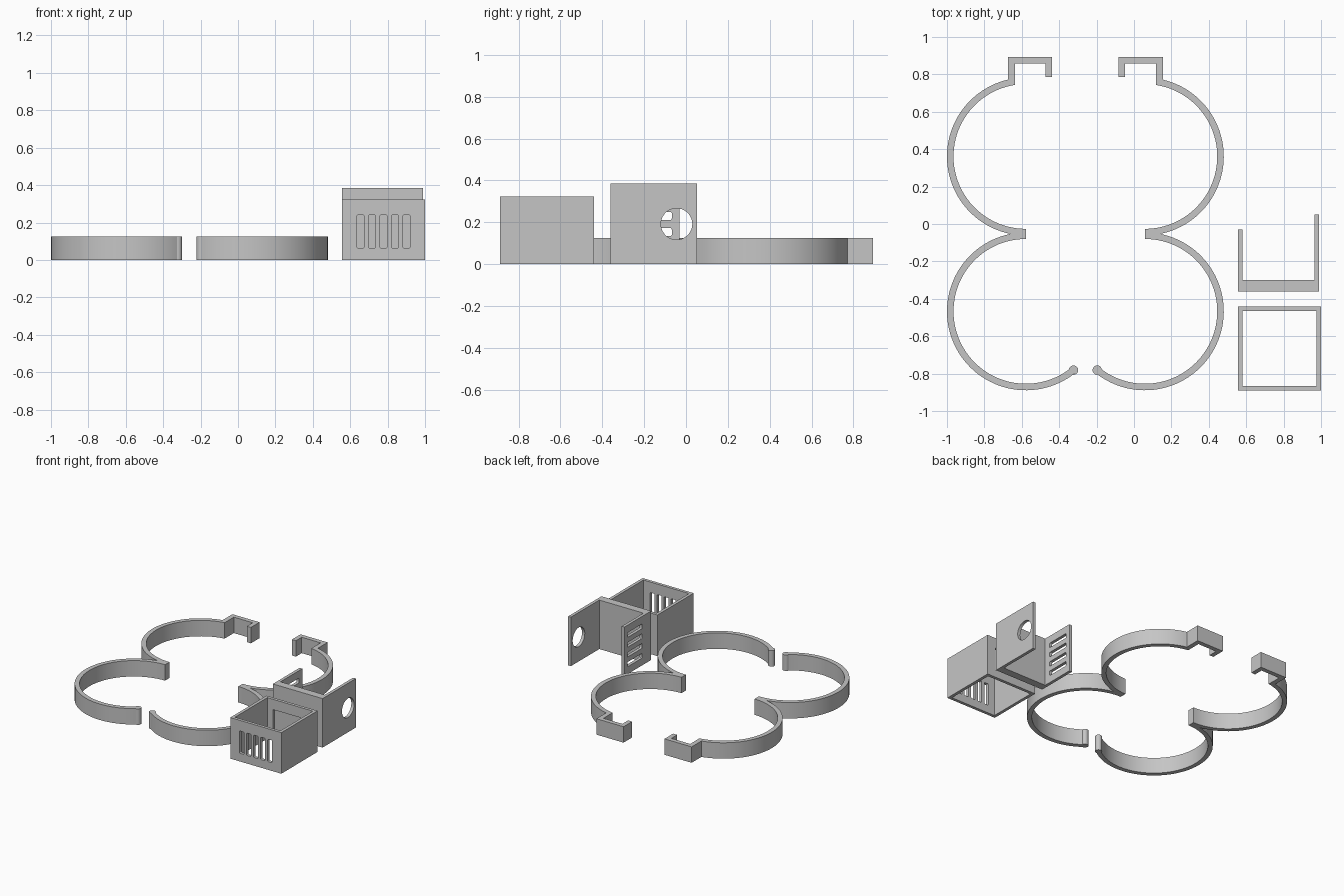
import bpy, bmesh
from math import radians, degrees, sin, cos, acos

cube = bpy.data.objects.get("Cube")
if cube:
    bpy.data.objects.remove(cube, do_unlink=True)

grey = bpy.data.materials.new("light grey")
grey.use_nodes = True
colour = (0.56, 0.56, 0.56, 1)
grey.diffuse_color = colour
grey.node_tree.nodes["Principled BSDF"].inputs["Base Color"].default_value = colour


def arc(cx, cy, r, start, end, steps):
    angles = [radians(start + (end - start) * i / steps) for i in range(steps + 1)]
    return [(cx + r * cos(a), cy + r * sin(a)) for a in angles]


def rect(a0, a1, b0, b1):
    return [(a0, b0), (a1, b0), (a1, b1), (a0, b1)]


def rounded_rect(a0, a1, b0, b1, r=0.006):
    return (arc(a1 - r, b1 - r, r, 0, 90, 4) + arc(a0 + r, b1 - r, r, 90, 180, 4)
            + arc(a0 + r, b0 + r, r, 180, 270, 4) + arc(a1 - r, b0 + r, r, 270, 360, 4))


def prism(name, outline, axis, lo, hi):
    """Extrude a 2D outline along an axis from lo to hi."""
    place = {"x": lambda a, b: (lo, a, b), "y": lambda a, b: (a, lo, b),
             "z": lambda a, b: (a, b, lo)}[axis]
    step = [(hi - lo) * (axis == k) for k in "xyz"]
    bm = bmesh.new()
    face = bm.faces.new([bm.verts.new(place(a, b)) for a, b in outline])
    new = bmesh.ops.extrude_face_region(bm, geom=[face])["geom"]
    bmesh.ops.translate(bm, vec=step, verts=[v for v in new if isinstance(v, bmesh.types.BMVert)])
    bmesh.ops.recalc_face_normals(bm, faces=bm.faces)
    mesh = bpy.data.meshes.new(name)
    bm.to_mesh(mesh)
    bm.free()
    mesh.materials.append(grey)
    obj = bpy.data.objects.new(name, mesh)
    bpy.context.collection.objects.link(obj)
    return obj


def activate(obj):
    bpy.ops.object.select_all(action="DESELECT")
    obj.select_set(True)
    bpy.context.view_layer.objects.active = obj


def cut(obj, outline, axis, lo, hi):
    cutter = prism("cutter", outline, axis, lo, hi)
    cutter.hide_render = True
    mod = obj.modifiers.new("cut", "BOOLEAN")
    mod.operation, mod.solver, mod.object = "DIFFERENCE", "EXACT", cutter
    activate(obj)
    bpy.ops.object.modifier_apply(modifier=mod.name)
    bpy.data.objects.remove(cutter, do_unlink=True)


def finish(obj):
    activate(obj)
    bpy.ops.object.shade_smooth_by_angle(angle=radians(30))


# Clip bands: two joined arcs, a rounded lower tip and a square hook
R, T, CX, MID, HALF = 0.422, 0.035, -0.578, -0.053, 0.414
UP, LOW, INNER, TIP = MID + HALF, MID - HALF, R - T, -51
HOOK_OUT, HOOK_IN, HOOK_END, TOP = -0.674, -0.637, -0.438, 0.893
joint = degrees(acos(HALF / R))
in_angle = degrees(acos((HOOK_IN - CX) / INNER))
out_angle = degrees(acos((HOOK_OUT - CX) / R))
mid_r, tip = R - T / 2, radians(TIP)
band = arc(CX, UP, INNER, in_angle, 270, 48)
band += arc(CX, LOW, INNER, 90, 360 + TIP, 60)
band += arc(CX + mid_r * cos(tip), LOW + mid_r * sin(tip), 0.025, TIP + 225, TIP - 45, 16)
band += arc(CX, LOW, R, 360 + TIP, 90 + joint, 60)
band += arc(CX, UP, R, 270 - joint, out_angle, 48)
band += [(HOOK_OUT, TOP), (HOOK_END, TOP), (HOOK_END, 0.786), (HOOK_END - T, 0.786),
         (HOOK_END - T, TOP - T), (HOOK_IN, TOP - T)]
finish(prism("right_clip_band", band, "z", 0, 0.125))
finish(prism("left_clip_band", [(-0.52 - x, y) for x, y in band], "z", 0, 0.125))

# Open sleeve box with vertical vents in front and a window behind
X0, X1, Y0, Y1, WALL = 0.556, 1.0, -0.89, -0.44, 0.024
box = prism("sleeve_box", rect(X0, X1, Y0, Y1), "z", 0, 0.323)
cut(box, rect(X0 + WALL, X1 - WALL, Y0 + WALL, Y1 - WALL), "z", -0.1, 0.5)
for i in range(5):
    x = 0.637 + i * 0.0612
    cut(box, rounded_rect(x, x + 0.037, 0.064, 0.24), "y", Y0 - 0.05, Y0 + 0.08)
cut(box, rect(0.63, 0.925, 0.062, 0.242), "y", Y1 - 0.08, Y1 + 0.05)
finish(box)

# U-shaped bracket with a short vented arm and a long arm with a round hole
B0, B1, BACK, SEAT, LONG, SHORT = 0.556, 0.988, -0.361, -0.3, 0.052, -0.03
bracket = prism("bracket", [(B0, BACK), (B1, BACK), (B1, LONG), (B1 - WALL, LONG),
                            (B1 - WALL, SEAT), (B0 + WALL, SEAT), (B0 + WALL, SHORT),
                            (B0, SHORT)], "z", 0, 0.385)
for i in range(4):
    z = 0.192 + (i - 1.5) * 0.077
    cut(bracket, rounded_rect(-0.25, -0.068, z - 0.0185, z + 0.0185), "x", B0 - 0.05, B0 + 0.08)
cut(bracket, arc(-0.045, 0.192, 0.075, 0, 352.5, 47), "x", B1 - 0.08, B1 + 0.05)
finish(bracket)
